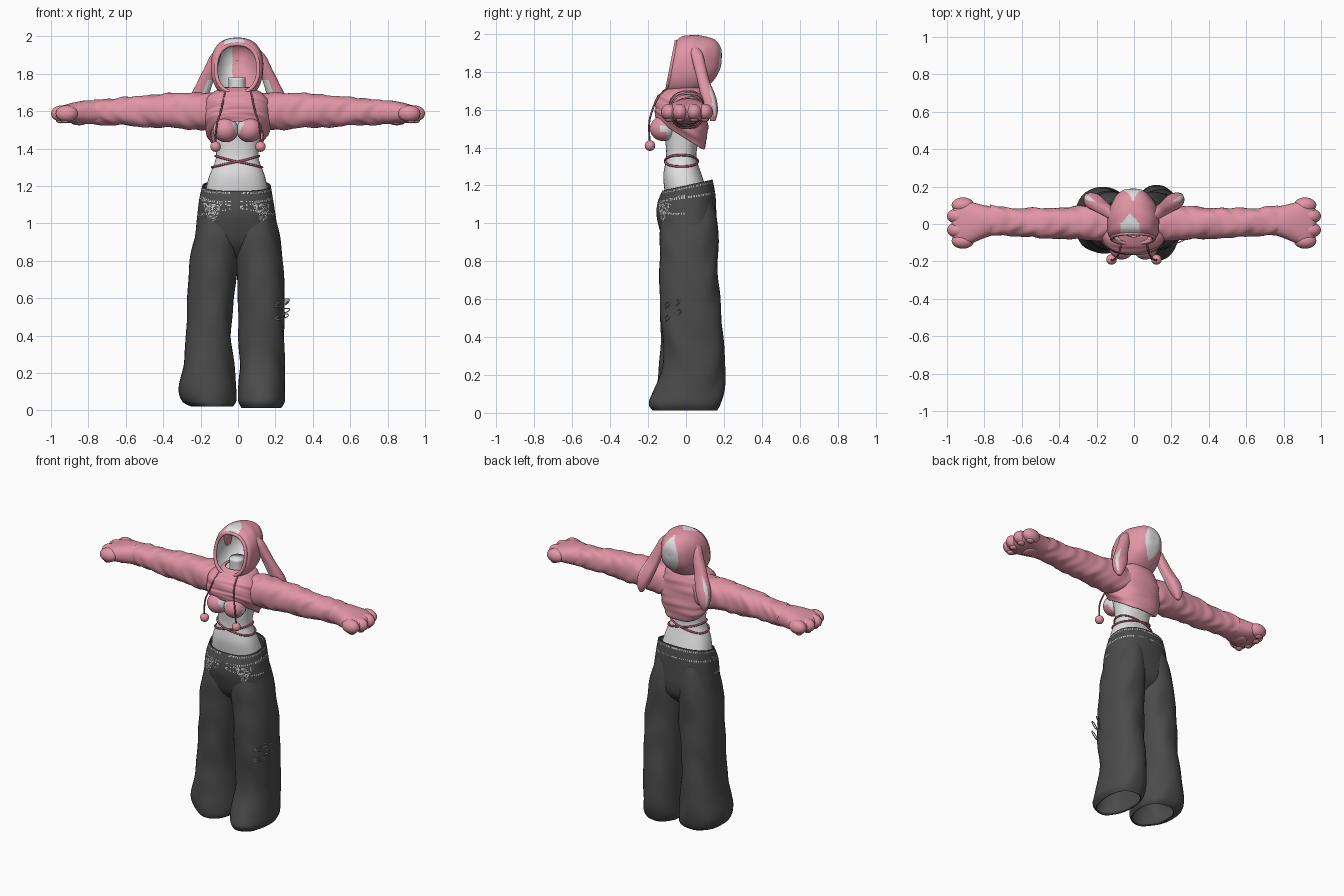
import bpy, bmesh, math, random
from mathutils import Vector, Matrix

random.seed(4)
cube = bpy.data.objects.get("Cube")
if cube:
    bpy.data.objects.remove(cube)


def material(name, color):
    m = bpy.data.materials.new(name)
    m.use_nodes = True
    m.diffuse_color = (*color, 1)
    m.node_tree.nodes["Principled BSDF"].inputs["Base Color"].default_value = (*color, 1)
    return m


PINK = material("soft pink", (0.76, 0.3, 0.38))
ROSE = material("dark rose cord", (0.4, 0.1, 0.15))
WHITE = material("pale grey", (0.75, 0.75, 0.75))
DARK = material("charcoal cloth", (0.07, 0.07, 0.07))
SILVER = material("silver", (0.55, 0.55, 0.55))


def finish(name, bm, mats, rule=None, thick=0):
    bmesh.ops.recalc_face_normals(bm, faces=bm.faces)
    bm.normal_update()
    for f in bm.faces:
        f.smooth = True
        if rule:
            f.material_index = int(rule(f.calc_center_median(), f.normal))
    me = bpy.data.meshes.new(name)
    bm.to_mesh(me)
    bm.free()
    for m in mats:
        me.materials.append(m)
    ob = bpy.data.objects.new(name, me)
    bpy.context.collection.objects.link(ob)
    if thick:
        mod = ob.modifiers.new("thickness", "SOLIDIFY")
        mod.thickness = thick


def box_at(stations, u):
    """Smoothly interpolated station (t, a0, a1, b0, b1) for u in 0..1."""
    n = len(stations) - 1
    i = min(int(u * n), n - 1)
    f = u * n - i
    p = [stations[max(0, min(n, i + k))] for k in (-1, 0, 1, 2)]
    return [b + 0.5 * f * (c - a + f * (2 * a - 5 * b + 4 * c - d + f * (3 * (b - c) + d - a)))
            for a, b, c, d in zip(*p)]


def on_ring(box, ang, axis="z", grow=0, power=0.85):
    t, a0, a1, b0, b1 = box
    c, s = math.cos(ang), math.sin(ang)
    a = (a0 + a1) / 2 + ((a1 - a0) / 2 + grow) * math.copysign(abs(c) ** power, c)
    b = (b0 + b1) / 2 + ((b1 - b0) / 2 + grow) * math.copysign(abs(s) ** power, s)
    return Vector({"x": (t, a, b), "y": (a, t, b), "z": (a, b, t)}[axis])


def loft(name, stations, mats, axis="z", rings=32, segs=40, fold=0, freq=60, twist=2,
         caps=(False, False), warp=None, side=1, rule=None, thick=0, grow=0, power=0.85):
    bm = bmesh.new()
    loops = []
    for i in range(rings + 1):
        box = box_at(stations, i / rings)
        loop = []
        for j in range(segs):
            ang = math.tau * j / segs
            # Cloth folds: slanted waves that fade in and out along the part
            fade = math.sin(freq * .23 * box[0] + ang)
            g = grow + fold * (fade * math.sin(freq * box[0] + twist * math.sin(ang * 2 + side))
                               + 0.7 * math.sin(3 * ang + freq * 0.4 * box[0]))
            p = on_ring(box, ang, axis, g, power)
            if warp:
                p = warp(p)
            p.x *= side
            loop.append(bm.verts.new(p))
        loops.append(loop)
    for lo, hi in zip(loops, loops[1:]):
        for j in range(segs):
            k = (j + 1) % segs
            bm.faces.new((lo[j], lo[k], hi[k], hi[j]))
    for cap, loop in zip(caps, (loops[0], loops[-1])):
        if cap:
            bm.faces.new(loop)
    finish(name, bm, mats, rule, thick)


def blobs(name, items, mats, rule=None, detail=16):
    """Ellipsoids given as (centre, radii)."""
    bm = bmesh.new()
    for loc, radii in items:
        bmesh.ops.create_uvsphere(bm, u_segments=detail, v_segments=detail // 2, radius=1,
                                  matrix=Matrix.Translation(loc) @ Matrix.Diagonal((*radii, 1)))
    finish(name, bm, mats, rule)


def cord(name, points, mat, radius, closed=False):
    cu = bpy.data.curves.new(name, "CURVE")
    cu.dimensions = "3D"
    cu.bevel_depth = radius
    cu.bevel_resolution = 2
    sp = cu.splines.new("POLY" if closed else "NURBS")
    sp.points.add(len(points) - 1)
    for q, p in zip(sp.points, points):
        q.co = (*p, 1)
    sp.use_cyclic_u = closed
    if not closed:
        sp.use_endpoint_u = True
        sp.order_u = 3
    cu.materials.append(mat)
    bpy.context.collection.objects.link(bpy.data.objects.new(name, cu))


# Body: waist, chest and open-topped neck
TORSO = [(1.15, -.18, .165, -.11, .12), (1.25, -.155, .145, -.12, .085), (1.35, -.118, .11, -.105, .055),
         (1.45, -.125, .118, -.11, .07), (1.55, -.14, .13, -.12, .09), (1.65, -.1, .09, -.07, .07),
         (1.7, -.055, .045, -.05, .06), (1.78, -.05, .04, -.05, .05)]
loft("torso", TORSO, [WHITE], caps=(True, True))

# Bikini cups, bare in a V between them and at the outer sides
blobs("bikini_top", [((s * .063 - .003, -.12, 1.5), (.068, .07, .066)) for s in (-1, 1)], [WHITE, PINK],
      lambda c, n: c.y < -.1 and abs(c.x) < .125 and abs(c.x) > (c.z - 1.46) * .42, 48)

# Crossed waist strings
for s in (-1, 1):
    ring = []
    for j in range(48):
        a = math.tau * j / 48
        z = 1.33 + s * .03 * math.cos(a)
        u = 2 / 7 + (z - 1.35) * 10 / 7
        p = on_ring(box_at(TORSO, u), a, grow=.004)
        p.z = z
        ring.append(p)
    cord("waist_string", ring, ROSE, .006, True)


# Cropped hoodie, its hem falling from front to back
def hem(p):
    drop = max(.45, min(1, .83 + p.y * 1.9))
    p.z = 1.72 - (1.72 - p.z) * drop
    return p


loft("cropped_hoodie", [(1.73, -.08, .07, -.07, .08), (1.69, -.14, .13, -.12, .1),
     (1.62, -.18, .17, -.155, .11), (1.52, -.185, .175, -.165, .115), (1.45, -.18, .17, -.165, .11),
     (1.39, -.15, .14, -.155, .1)], [PINK], fold=.003, freq=100, warp=hem, thick=.01)

# Sleeves, paws, toes and pads
ARM = [(.1, -.09, .09, 1.51, 1.69), (.2, -.09, .1, 1.5, 1.7), (.35, -.08, .09, 1.51, 1.695),
       (.5, -.075, .085, 1.515, 1.685), (.63, -.065, .085, 1.525, 1.67), (.72, -.06, .095, 1.525, 1.665),
       (.77, -.06, .1, 1.53, 1.66)]
PAW = [(.74, -.055, .09, 1.535, 1.655), (.8, -.075, .1, 1.53, 1.658), (.86, -.1, .115, 1.532, 1.65),
       (.92, -.12, .13, 1.54, 1.635), (.96, -.09, .1, 1.553, 1.62), (.975, -.05, .06, 1.575, 1.6)]
TOES = ((.915, -.09), (.94, -.032), (.94, .042), (.915, .1))
for s, label in ((1, "left"), (-1, "right")):
    loft(label + "_sleeve", ARM, [PINK], "x", rings=60, fold=.0035, freq=65, twist=3, side=s)
    loft(label + "_paw", PAW, [PINK], "x", caps=(True, True), side=s)
    blobs(label + "_toes", [((s * x, y, 1.587), (.06, .042, .044)) for x, y in TOES], [PINK], detail=24)
    blobs(label + "_pads", [((s * (x + .008), y, 1.549), (.025, .022, .014)) for x, y in TOES]
          + [((s * .85, .005, 1.538), (.04, .055, .014))], [PINK])

# Hood with a pale back panel and crown patch, and a two-tone lining
HOOD = [(-.075, -.125, .115, 1.69, 1.965), (-.05, -.14, .13, 1.675, 1.985), (0, -.145, .135, 1.67, 1.995),
        (.06, -.14, .13, 1.68, 1.99), (.11, -.12, .11, 1.71, 1.98), (.155, -.09, .08, 1.76, 1.96),
        (.182, -.05, .04, 1.82, 1.92), (.187, -.01, 0, 1.865, 1.875)]


def lean(p):
    p.y += (p.z - 1.83) * .15 * (1 - p.y * 4)
    return p


def hood_panels(c, n):
    back = c.y > .1 and abs(c.x + .005) < .06 * (1 - ((c.z - 1.86) / .125) ** 2)
    crown = c.z > 1.95 and c.y < .055 and abs(c.x + .02) < .052 - .9 * max(0, c.y)
    return back or crown


loft("hood", HOOD, [PINK, WHITE], "y", 90, 128, caps=(False, True), warp=lean, rule=hood_panels, fold=.0015)
loft("hood_lining", HOOD, [PINK, WHITE], "y", 40, 64, warp=lean, grow=-.014,
     rule=lambda c, n: c.x < -.03)
rim = [lean(on_ring(HOOD[0], math.tau * j / 48, "y", -.007)) for j in range(48)]
cord("hood_rim", rim, PINK, .011, True)

# Hanging ears with pale strips on the inner front and along the outer rear edge
EAR = [(1.94, .085, .1, .03, .05), (1.9, .09, .145, .025, .085), (1.83, .11, .18, .04, .105),
       (1.75, .135, .22, .06, .125), (1.66, .165, .262, .08, .16), (1.59, .195, .268, .1, .168),
       (1.54, .225, .25, .13, .155)]


def ear_strip(c, n):
    out, middle = n.x * math.copysign(1, c.x), .09 + (1.83 - c.z) * .18
    front = n.y < -.2 and out < -.1 and 1.6 < c.z < 1.76
    rear = out > .25 and -.5 < n.y < .75 and c.y > middle + .012 and 1.56 < c.z < 1.76
    return front or rear


for s, label in ((1, "left"), (-1, "right")):
    loft(label + "_ear", EAR, [PINK, WHITE], caps=(True, True), side=s, rule=ear_strip)
    # Drawstring and pompom
    cord(label + "_drawstring", [(s * .065, -.085, 1.715), (s * .075, -.145, 1.68), (s * .09, -.178, 1.6),
                                 (s * .12, -.2, 1.52), (s * .12, -.19, 1.42)], ROSE, .005)
    blobs(label + "_pompom", [((s * .12, -.19, 1.41), (.028, .028, .028))], [PINK])

# Trousers: hips sinking between two loose legs
HIPS = [(1.2, -.19, .175, -.125, .14), (1.13, -.207, .187, -.15, .155), (1.05, -.217, .2, -.155, .16),
        (.97, -.225, .212, -.14, .162), (.89, -.23, .222, -.11, .145), (.82, -.2, .19, -.05, .08)]


def slope(p):
    p.z += .22 * p.y * max(0, min(1, (p.z - 1) * 5))
    return p


def glitter(c, n):
    """Stud rows around the belt, crossing rows in front and charms on both hips."""
    z = c.z - .22 * c.y * max(0, min(1, (c.z - 1) * 5))
    ang = math.atan2(c.y, c.x)
    rows = [1.185, 1.135]
    if c.y < 0:
        rows += [1.1 + c.x * .25, 1.1 - c.x * .25]
    stud = ang * 14 % 1 < .45 and any(abs(z - r) < .0045 for r in rows)
    spread = min(abs(ang + .75), abs(ang + math.pi - .75))
    charm = 1 < z < 1.12 and spread < (z - .99) * 2.6 and random.random() < .4
    return stud or charm


loft("studded_hips", HIPS, [DARK, SILVER], rings=76, segs=180, warp=slope, rule=glitter, thick=.008)
RIGHT_LEG = [(1.12, -.19, -.0, -.12, .14), (.95, -.23, .005, -.14, .17), (.8, -.258, .0, -.135, .17),
             (.6, -.27, -.02, -.135, .175), (.4, -.275, -.035, -.135, .185), (.25, -.295, -.025, -.145, .195),
             (.12, -.318, -.01, -.155, .195), (.05, -.3, -.01, -.15, .185), (.02, -.25, -.03, -.14, .16)]
LEFT_LEG = [(1.12, -.01, .17, -.12, .14), (.95, -.015, .215, -.14, .17), (.8, -.01, .24, -.135, .17),
            (.6, .0, .25, -.14, .18), (.4, .005, .25, -.125, .195), (.25, .005, .245, -.125, .205),
            (.12, 0, .25, -.17, .205), (.05, 0, .25, -.19, .19), (.012, .02, .23, -.17, .17)]
for label, leg in (("right", RIGHT_LEG), ("left", LEFT_LEG)):
    loft(label + "_trouser_leg", leg, [DARK], rings=64, fold=.004, freq=22, twist=3, thick=.008, power=.9)

# Thigh rings
for y, z in ((-.1, .57), (-.05, .58), (-.1, .5), (-.04, .53)):
    loop = []
    for j in range(16):
        a = math.tau * j / 16
        loop.append((.245 + .035 * math.cos(a) + y * .1, y + .015 * math.cos(a),
                     z + .012 * math.sin(a) + .01 * math.cos(a)))
    cord("thigh_ring", loop, SILVER, .003, True)
